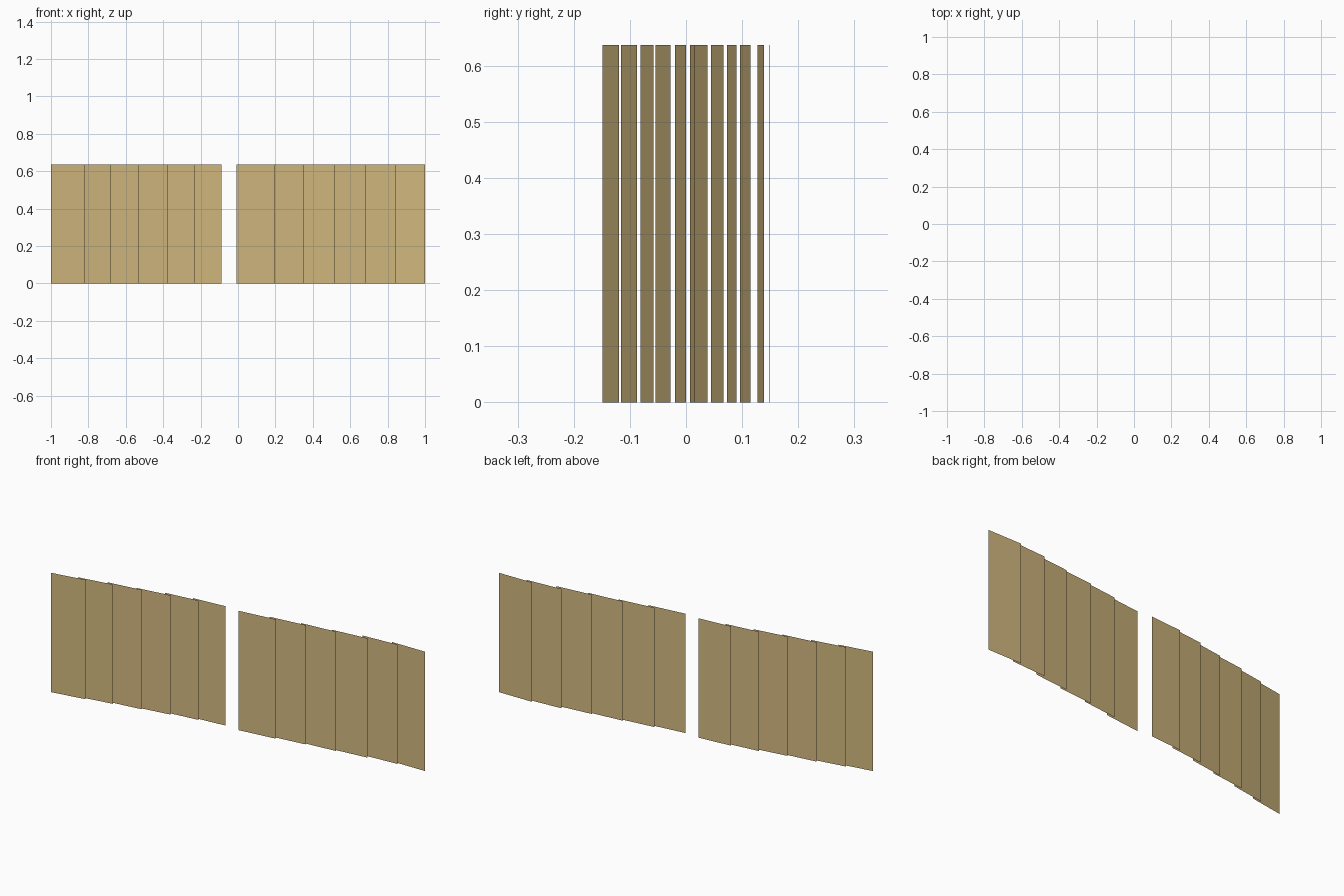
import bpy

if "Cube" in bpy.data.objects:
    bpy.data.objects.remove(bpy.data.objects["Cube"])

HEIGHT = 0.637

# tan material shared by every slat
tan = bpy.data.materials.new("tan_slat")
tan.diffuse_color = (0.64, 0.48, 0.21, 1)
tan.use_nodes = True
tan.node_tree.nodes["Principled BSDF"].inputs["Base Color"].default_value = tan.diffuse_color


def slat(name, x0, y0, x1, y1):
    """Flat, single-sheet upright panel standing on the plan line (x0,y0)-(x1,y1)."""
    mesh = bpy.data.meshes.new(name)
    verts = [(x0, y0, 0), (x1, y1, 0), (x1, y1, HEIGHT), (x0, y0, HEIGHT)]
    mesh.from_pydata(verts, [], [(0, 1, 2, 3)])
    mesh.materials.append(tan)
    obj = bpy.data.objects.new(name, mesh)
    bpy.context.collection.objects.link(obj)


# plan lines of the overlapping slats: start x, start y, end x, end y
left_bank = [
    (-1.0, -0.149, -0.817, -0.119),
    (-0.862, -0.116, -0.678, -0.087),
    (-0.714, -0.081, -0.528, -0.058),
    (-0.562, -0.054, -0.378, -0.028),
    (-0.417, -0.020, -0.233, 0.0),
    (-0.272, 0.007, -0.089, 0.022),
]
right_bank = [
    (-0.009, 0.015, 0.195, 0.038),
    (0.155, 0.045, 0.351, 0.067),
    (0.321, 0.073, 0.517, 0.090),
    (0.488, 0.096, 0.683, 0.115),
    (0.646, 0.127, 0.843, 0.139),
    (0.805, 0.148, 1.0, 0.149),
]

for side, bank in (("left", left_bank), ("right", right_bank)):
    for i, line in enumerate(bank, 1):
        slat(f"{side}_slat_{i}", *line)
